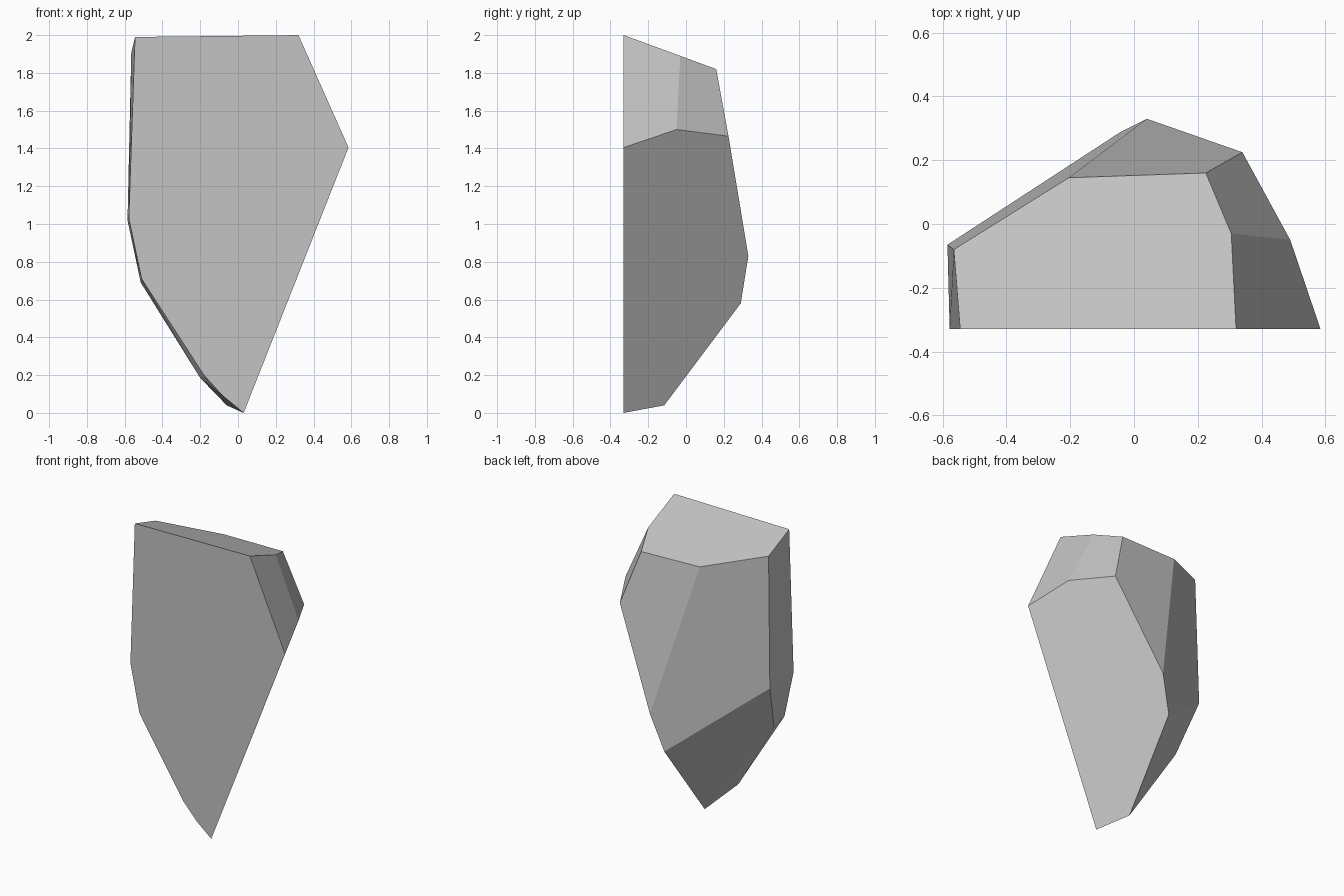
import bpy, bmesh, math

if "Cube" in bpy.data.objects:
    bpy.data.objects.remove(bpy.data.objects["Cube"])

# Grey stone colour
stone = bpy.data.materials.new("stone_grey")
stone.diffuse_color = (0.55, 0.55, 0.55, 1.0)
stone.use_nodes = True
stone.node_tree.nodes["Principled BSDF"].inputs["Base Color"].default_value = stone.diffuse_color

# Flat front face outline (x, z) on the cut plane
FRONT_Y = -0.33
front = [(-0.545, 1.99), (0.32, 2.0), (0.585, 1.405), (0.03, 0.0),
         (-0.08, 0.09), (-0.18, 0.20), (-0.51, 0.71), (-0.578, 1.03)]

# Chipped corners behind the front face
corners = [
    (0.305, -0.03, 1.89), (0.225, 0.16, 1.82),       # sloping top rim
    (-0.205, 0.145, 1.825), (-0.565, -0.08, 1.908),
    (0.49, -0.05, 1.50), (0.34, 0.225, 1.465),       # right shoulder
    (0.04, 0.33, 0.83), (-0.04, 0.29, 0.58),         # back ridge
    (-0.585, -0.065, 1.02), (-0.515, -0.21, 0.69),   # left side
    (-0.20, -0.275, 0.185), (-0.06, -0.115, 0.04),   # bottom tip
]

# Faceted rock: convex hull of its corners, with coplanar facets merged
bm = bmesh.new()
for x, z in front:
    bm.verts.new((x, FRONT_Y, z))
for co in corners:
    bm.verts.new(co)
hull = bmesh.ops.convex_hull(bm, input=bm.verts[:])
unused = {g for g in hull["geom_interior"] + hull["geom_unused"]
          if isinstance(g, bmesh.types.BMVert)}
bmesh.ops.delete(bm, geom=list(unused), context='VERTS')
bmesh.ops.dissolve_limit(bm, angle_limit=math.radians(2.5),
                         verts=bm.verts[:], edges=bm.edges[:])
bmesh.ops.recalc_face_normals(bm, faces=bm.faces[:])

mesh = bpy.data.meshes.new("rock")
bm.to_mesh(mesh)
bm.free()
mesh.materials.append(stone)
rock = bpy.data.objects.new("rock", mesh)
bpy.context.collection.objects.link(rock)
